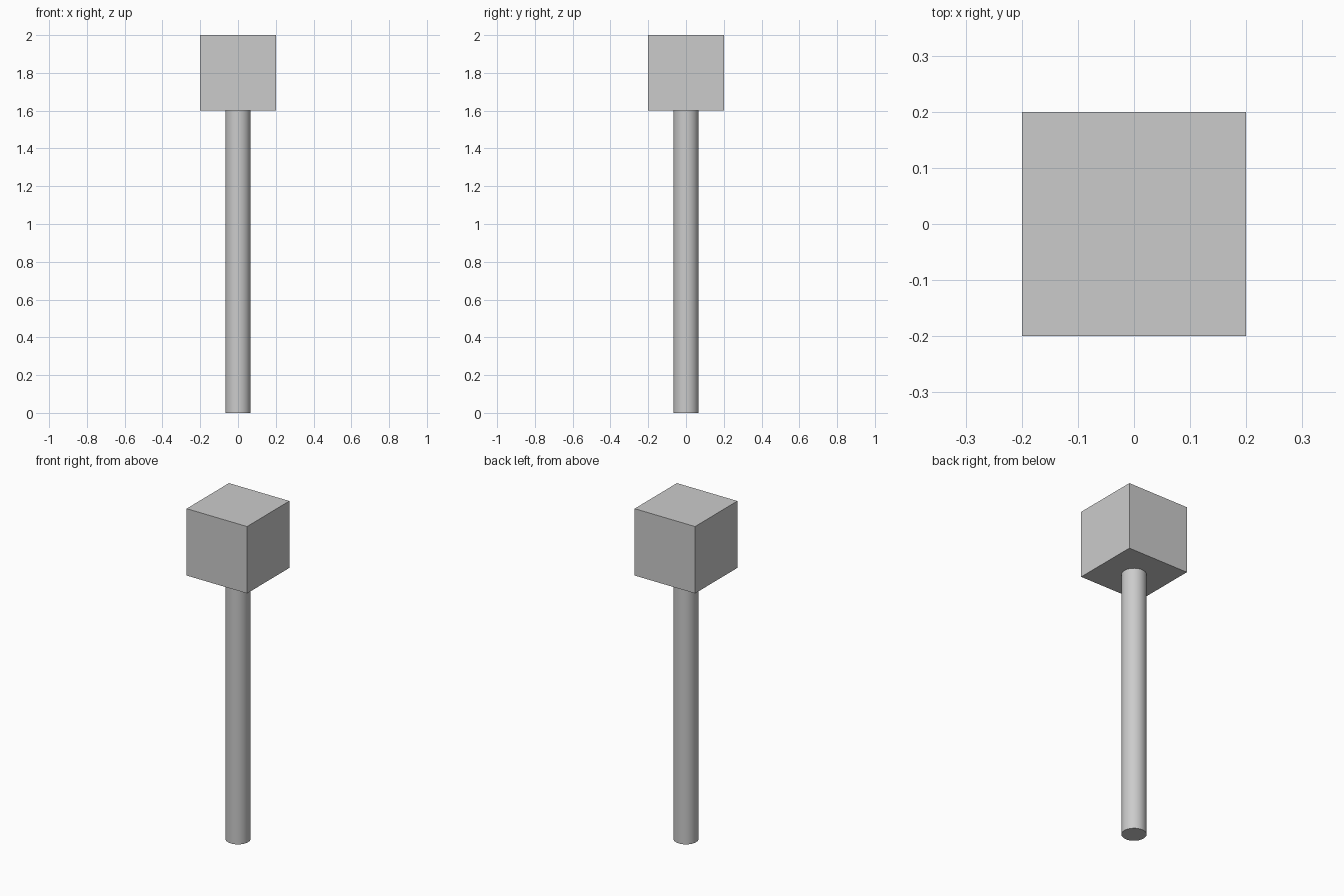
import bpy, math

if "Cube" in bpy.data.objects:
    bpy.data.objects.remove(bpy.data.objects["Cube"])

POST_RADIUS, POST_HEIGHT, HEAD_SIZE = 0.067, 1.6, 0.4

# Round handle standing on the ground
bpy.ops.mesh.primitive_cylinder_add(vertices=48, radius=POST_RADIUS, depth=POST_HEIGHT,
                                    location=(0, 0, POST_HEIGHT / 2))
handle = bpy.context.object
handle.name = "handle"
bpy.ops.object.shade_smooth_by_angle(angle=math.radians(30))

# Cube head resting on the handle
bpy.ops.mesh.primitive_cube_add(size=HEAD_SIZE, location=(0, 0, POST_HEIGHT + HEAD_SIZE / 2))
head = bpy.context.object
head.name = "head"
